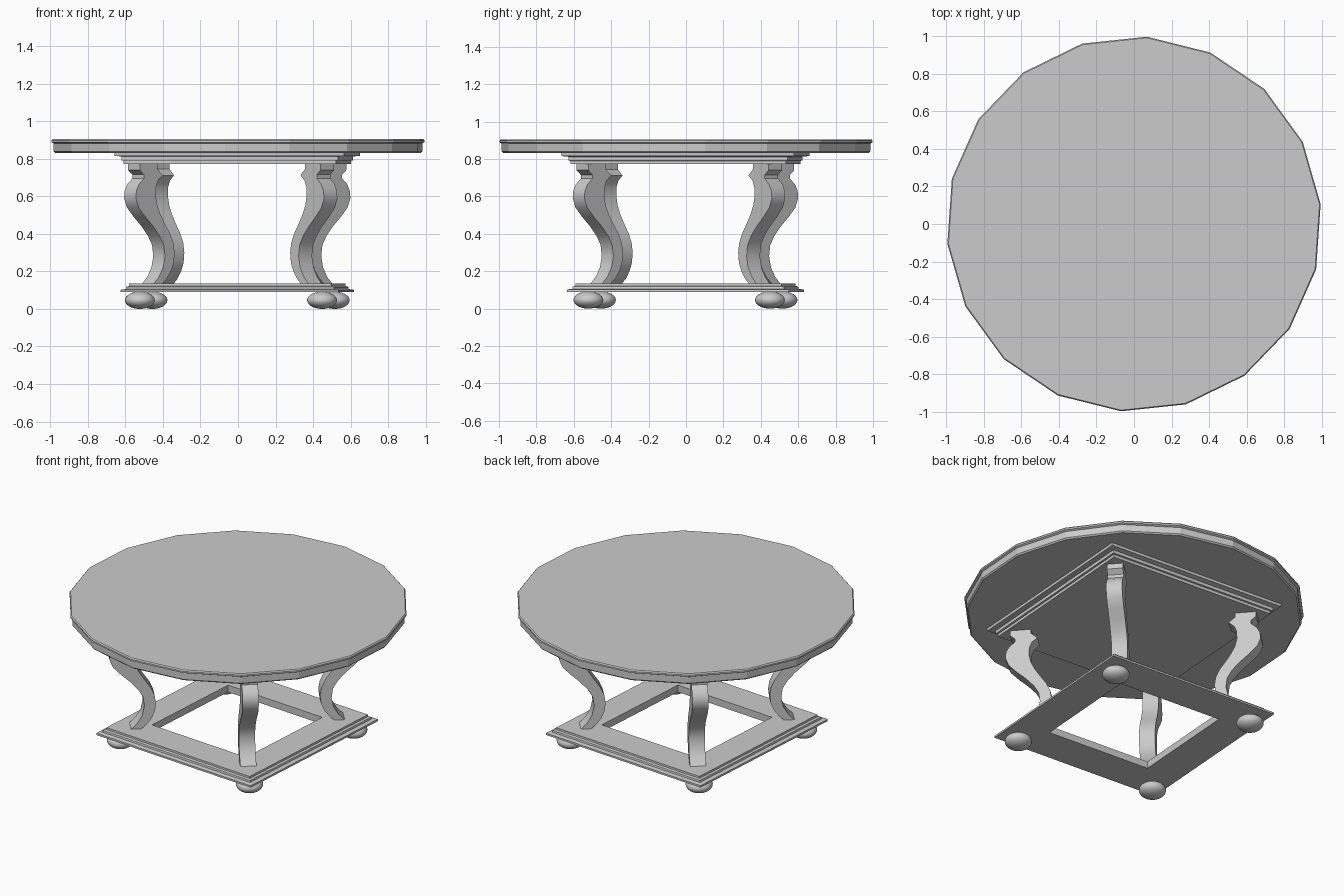
import bpy, bmesh, math
from mathutils import Matrix

if "Cube" in bpy.data.objects:
    bpy.data.objects.remove(bpy.data.objects["Cube"])

TURN = math.radians(-3.95)        # whole table is turned slightly
CENTRE = (-0.004, -0.003, 0)


def finish(name, bm, location=CENTRE, turn=TURN):
    bmesh.ops.recalc_face_normals(bm, faces=bm.faces)
    mesh = bpy.data.meshes.new(name)
    bm.to_mesh(mesh)
    bm.free()
    obj = bpy.data.objects.new(name, mesh)
    obj.location = location
    obj.rotation_euler.z = turn
    bpy.context.collection.objects.link(obj)
    return obj


def loft(name, rings, closed=False, **kw):
    """Skin a stack of rings; cap the ends, or join last to first."""
    bm = bmesh.new()
    vs = [[bm.verts.new(p) for p in ring] for ring in rings]
    n = len(vs[0])
    pairs = list(zip(vs, vs[1:])) + ([(vs[-1], vs[0])] if closed else [])
    for a, b in pairs:
        for i in range(n):
            j = (i + 1) % n
            bm.faces.new((a[i], a[j], b[j], b[i]))
    if not closed:
        bm.faces.new(vs[0])
        bm.faces.new(vs[-1])
    return finish(name, bm, **kw)


def rect(hx, hy, z):
    return [(-hx, -hy, z), (hx, -hy, z), (hx, hy, z), (-hx, hy, z)]


def polygon(r, z, n=18):
    return [(r * math.cos(math.radians(10 + 360 * i / n)),
             r * math.sin(math.radians(10 + 360 * i / n)), z) for i in range(n)]


# Eighteen-sided top with a moulded edge
top_profile = [(0.98, 0.832), (0.988, 0.84), (0.988, 0.882), (1.0, 0.888),
               (1.0, 0.898), (0.994, 0.905)]
loft("table_top", [polygon(r, z) for r, z in top_profile], location=(0, 0, 0))

# Stepped solid apron under the top
apron_profile = [(0.567, 0.772), (0.567, 0.79), (0.578, 0.792), (0.578, 0.812),
                 (0.612, 0.816), (0.614, 0.833)]
loft("apron", [rect(h, h + 0.01, z) for h, z in apron_profile])

# Open square base frame with moulded outer edge
frame_profile = [(0.355, 0.09), (0.582, 0.09), (0.582, 0.102), (0.556, 0.106),
                 (0.554, 0.118), (0.54, 0.122), (0.54, 0.135), (0.355, 0.135)]
loft("base_frame", [rect(h, h + (0.012 if h > 0.4 else 0), z)
                    for h, z in frame_profile], closed=True)

# Curved leg silhouette in the diagonal plane (distance from centre, height)
outer = [(0.635, 0.13), (0.595, 0.17), (0.565, 0.22), (0.552, 0.28), (0.56, 0.34),
         (0.59, 0.39), (0.635, 0.44), (0.69, 0.49), (0.738, 0.54), (0.758, 0.59),
         (0.754, 0.63), (0.735, 0.665), (0.70, 0.695), (0.70, 0.715),
         (0.73, 0.74), (0.73, 0.775)]
inner = [(0.605, 0.775), (0.605, 0.745), (0.567, 0.712), (0.60, 0.685),
         (0.615, 0.65), (0.617, 0.60), (0.606, 0.55), (0.582, 0.50), (0.55, 0.45),
         (0.515, 0.40), (0.492, 0.35), (0.484, 0.30), (0.49, 0.245),
         (0.51, 0.20), (0.54, 0.16), (0.575, 0.13)]
side = outer + inner
HALF_W = 0.0475

for k, label in enumerate(("back_right", "back_left", "front_left", "front_right")):
    angle = math.radians(45 + 90 * k)
    leg = loft("leg_" + label, [[(r, y, z) for r, z in side] for y in (-HALF_W, HALF_W)],
               turn=TURN + angle)
    # Round the curved faces only, keep the scroll corners and side edges sharp
    bpy.context.view_layer.objects.active = leg
    leg.select_set(True)
    bpy.ops.object.shade_smooth_by_angle(angle=math.radians(30))
    leg.select_set(False)

    # Flattened bun foot
    bm = bmesh.new()
    bmesh.ops.create_uvsphere(bm, u_segments=24, v_segments=14, radius=1)
    bmesh.ops.transform(bm, verts=bm.verts, matrix=Matrix.Translation((0.688, 0, 0.046))
                        @ Matrix.Diagonal((0.08, 0.08, 0.046, 1)))
    for f in bm.faces:
        f.smooth = True
    finish("foot_" + label, bm, turn=TURN + angle)
